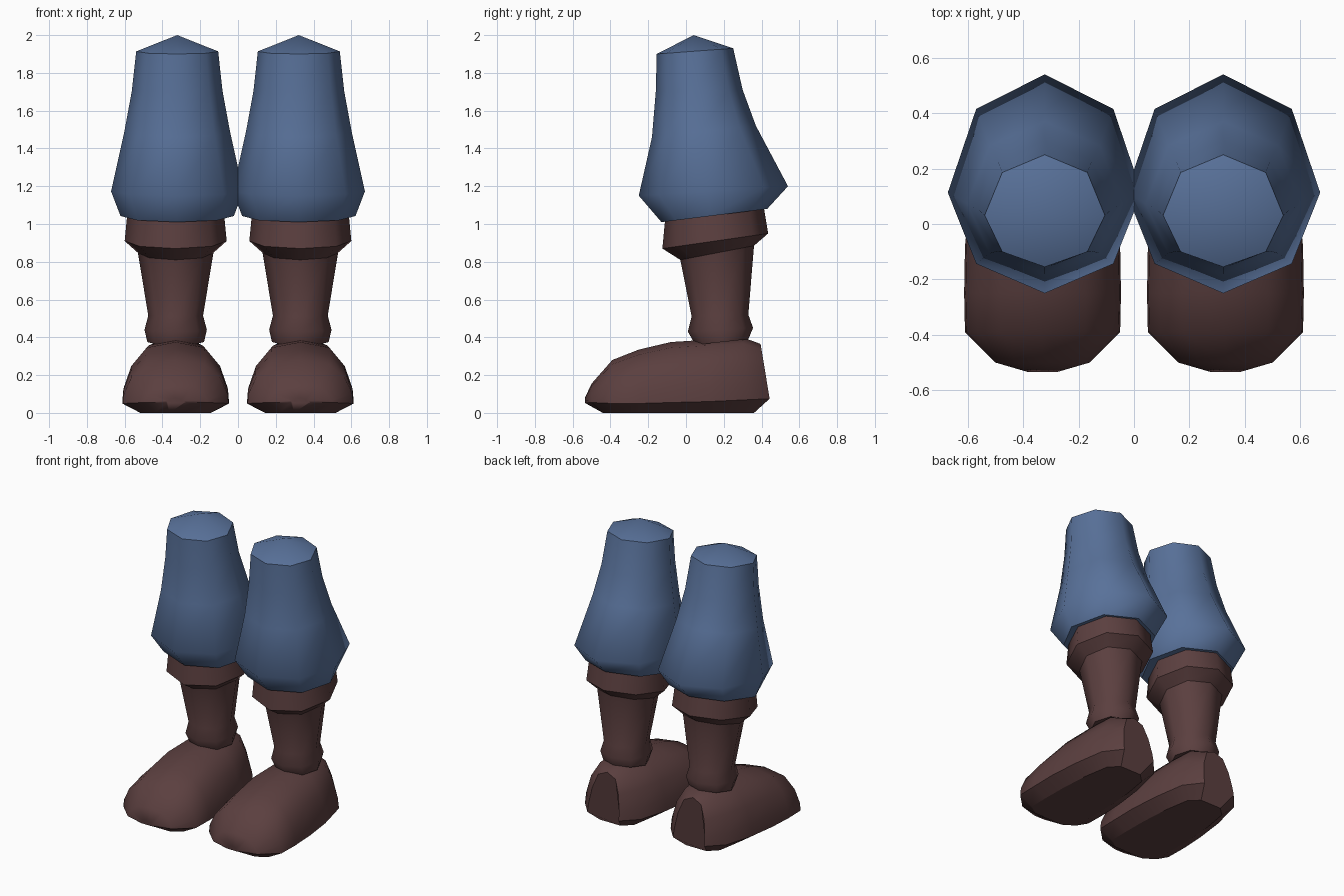
import bpy
import bmesh
from math import sin, cos, pi
from mathutils import Vector

cube = bpy.data.objects.get("Cube")
if cube:
    bpy.data.objects.remove(cube)


def make_material(name, color):
    mat = bpy.data.materials.new(name)
    mat.use_nodes = True
    mat.diffuse_color = color
    mat.node_tree.nodes["Principled BSDF"].inputs["Base Color"].default_value = color
    return mat


BLUE = make_material("blue cloth", (0.098, 0.165, 0.32, 1))
BROWN = make_material("brown leather", (0.105, 0.05, 0.05, 1))


def tilted_ring(cx, z_front, z_back, y_front, y_back, half_width, bias=0.5):
    """Eight-sided ring with a corner facing front, sloping from front to back."""
    depth = y_back - y_front
    yc = y_front + bias * depth
    points = []
    for i in range(8):
        a = i * pi / 4
        s = sin(a)
        y = yc + s * (y_back - yc if s > 0 else yc - y_front)
        z = z_front + (z_back - z_front) * (y - y_front) / depth
        points.append(Vector((cx + half_width * cos(a), y, z)))
    return points


def loft(name, rings, mat, sharp_rings=(), sharp_rails=(), apex=None):
    """Skin a stack of rings, cap it, and shade it smooth except on sharp lines."""
    bm = bmesh.new()
    loops = [[bm.verts.new(p) for p in ring] for ring in rings]
    n = len(loops[0])
    for low, high in zip(loops, loops[1:]):
        for i in range(n):
            j = (i + 1) % n
            bm.faces.new((low[i], low[j], high[j], high[i]))
    bm.faces.new(loops[0])
    if apex:
        tip = bm.verts.new(apex)
        for i in range(n):
            bm.faces.new((loops[-1][i], loops[-1][(i + 1) % n], tip))
    else:
        bm.faces.new(loops[-1])
    bmesh.ops.recalc_face_normals(bm, faces=bm.faces)
    for face in bm.faces:
        face.smooth = True
    for r in sharp_rings:
        for i in range(n):
            bm.edges.get((loops[r][i], loops[r][(i + 1) % n])).smooth = False
    for i in sharp_rails:
        for low, high in zip(loops, loops[1:]):
            bm.edges.get((low[i], high[i])).smooth = False
    mesh = bpy.data.meshes.new(name)
    bm.to_mesh(mesh)
    bm.free()
    mesh.materials.append(mat)
    obj = bpy.data.objects.new(name, mesh)
    bpy.context.collection.objects.link(obj)
    return obj


def foot_section(cx, y, w, h, rim, lean):
    """Arched slice of the shoe: inset sole, rim, rounded upper."""
    half = [(0.66, 0), (1, rim), (0.98, max(rim + 0.01, 0.36 * h)),
            (0.84, 0.66 * h), (0.55, 0.92 * h)]
    outline = half + [(0, h)] + [(-x, z) for x, z in reversed(half)]
    points = []
    for x, z in outline:
        yy = min(max(y, -0.44), 0.36) if z == 0 else y + lean * (1 - z / h)
        points.append(Vector((cx + x * w, yy, z)))
    return points


# Front z, back z, front y, back y, half width
TROUSER = [(1.01, 1.08, -0.13, 0.43, 0.30), (1.15, 1.20, -0.25, 0.54, 0.35),
           (1.46, 1.52, -0.18, 0.37, 0.28), (1.70, 1.71, -0.16, 0.30, 0.24),
           (1.90, 1.93, -0.155, 0.25, 0.217)]
SHAFT = [(0.36, 0.39, 0.05, 0.33, 0.15), (0.43, 0.45, 0.01, 0.355, 0.165),
         (0.51, 0.52, 0.03, 0.33, 0.145), (0.81, 0.885, -0.03, 0.36, 0.2)]
CUFF = [(0.81, 0.885, -0.03, 0.36, 0.2), (0.87, 0.95, -0.125, 0.435, 0.27),
        (1.03, 1.10, -0.11, 0.41, 0.255)]
# y, half width, height, rim height, backward lean
SHOE = [(-0.535, 0.05, 0.08, 0.055, 0), (-0.50, 0.17, 0.155, 0.055, 0),
        (-0.39, 0.28, 0.28, 0.05, 0), (-0.25, 0.283, 0.335, 0.05, 0),
        (-0.08, 0.28, 0.375, 0.055, 0), (0.12, 0.26, 0.388, 0.06, 0),
        (0.30, 0.215, 0.40, 0.07, 0.04), (0.395, 0.12, 0.365, 0.075, 0.06)]

for side, sign in (("left", 1), ("right", -1)):
    # Trouser leg with a domed top
    cx = sign * 0.322
    loft(f"{side}_trouser_leg", [tilted_ring(cx, *r, bias=0.46) for r in TROUSER],
         BLUE, sharp_rings=(0, 4), apex=(cx, 0.04, 2.0))
    # Boot shaft, folded cuff and shoe
    cx = sign * 0.33
    loft(f"{side}_boot_shaft", [tilted_ring(cx, *r) for r in SHAFT], BROWN,
         sharp_rings=(0, 3))
    loft(f"{side}_boot_cuff", [tilted_ring(cx, *r) for r in CUFF], BROWN,
         sharp_rings=(0, 1, 2))
    loft(f"{side}_shoe", [foot_section(cx, *s) for s in SHOE], BROWN,
         sharp_rings=(7,), sharp_rails=(0, 1, 9, 10))
